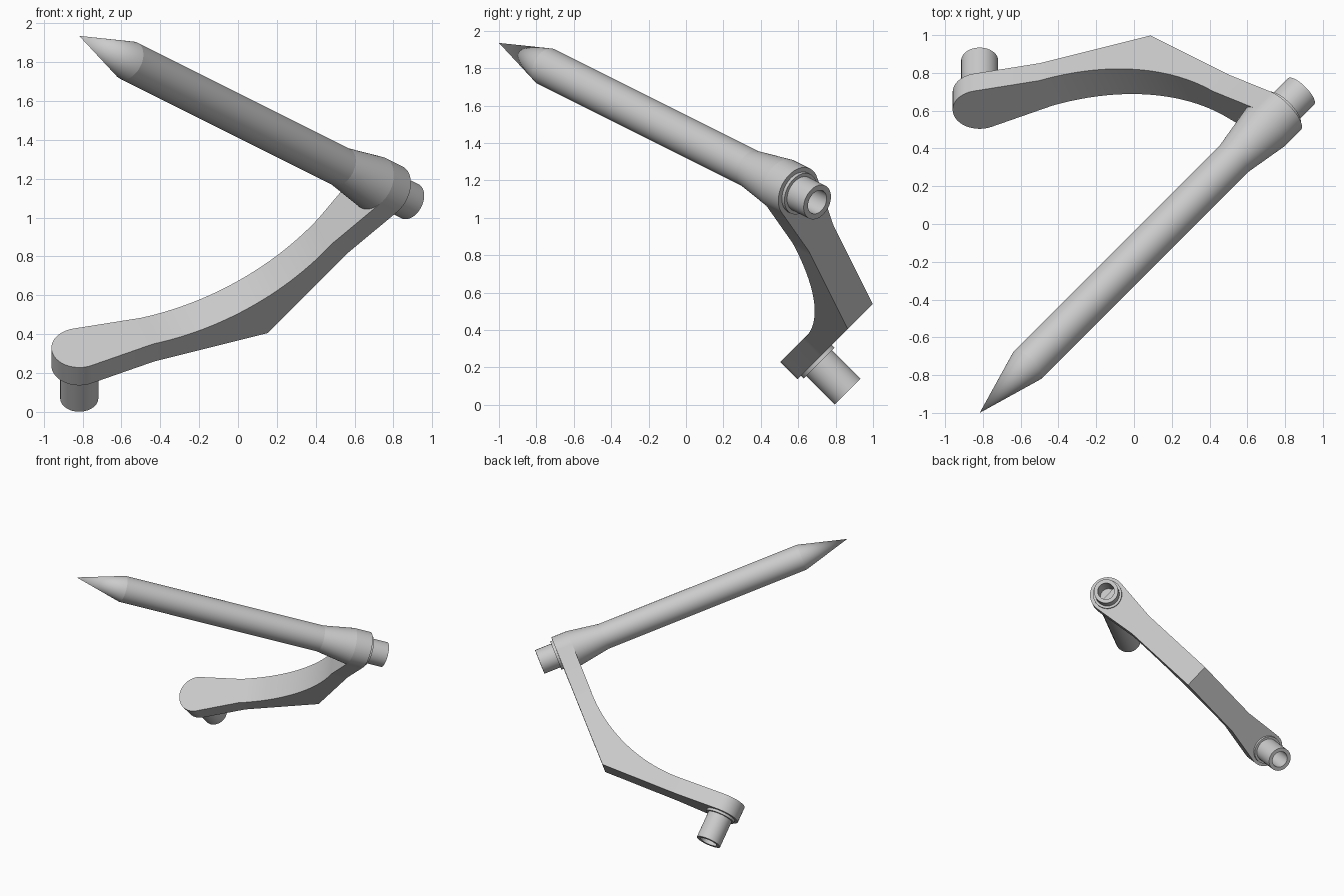
import bpy, bmesh, math
from mathutils import Vector

cube = bpy.data.objects.get("Cube")
if cube:
    bpy.data.objects.remove(cube, do_unlink=True)

# Both hinge axes meet at the needle tip, 45 degrees apart
TIP = Vector((-0.817, -1.0, 1.935))
PIN_AXIS = Vector((0, 1, -1)).normalized()
NEEDLE_AXIS = Vector((2, 2, -1)).normalized()
MID = (PIN_AXIS + NEEDLE_AXIS).normalized()
SIDE = (NEEDLE_AXIS - PIN_AXIS).normalized()
NORMAL = PIN_AXIS.cross(NEEDLE_AXIS).normalized()
HALF = math.radians(22.5)

BOSS_R, ARM_W = 0.143, 0.1
INNER, OUTER = 2.27, 2.4
RING_R, RING_END = 0.117, 2.42
PIN_R, HOLE_R, HOLE_END = 0.098, 0.067, 2.3

grey = bpy.data.materials.new("plain grey")
grey.use_nodes = True
colour = (0.6, 0.6, 0.6, 1)
grey.diffuse_color = colour
grey.node_tree.nodes["Principled BSDF"].inputs["Base Color"].default_value = colour


def finish(name, bm):
    bmesh.ops.remove_doubles(bm, verts=bm.verts, dist=1e-5)
    bmesh.ops.recalc_face_normals(bm, faces=bm.faces)
    mesh = bpy.data.meshes.new(name)
    bm.to_mesh(mesh)
    bm.free()
    mesh.materials.append(grey)
    obj = bpy.data.objects.new(name, mesh)
    bpy.context.collection.objects.link(obj)
    bpy.ops.object.select_all(action='DESELECT')
    obj.select_set(True)
    bpy.context.view_layer.objects.active = obj
    bpy.ops.object.shade_smooth_by_angle(angle=math.radians(8))
    return obj


def revolve(name, axis, profile):
    """Spin (radius, distance from tip) points around an axis through the tip."""
    bm = bmesh.new()
    verts = [bm.verts.new(TIP + axis * s + NORMAL * r) for r, s in profile]
    edges = [bm.edges.new(pair) for pair in zip(verts, verts[1:])]
    bmesh.ops.spin(bm, geom=verts + edges, cent=TIP, axis=axis,
                   angle=math.tau, steps=64, use_merge=True)
    return finish(name, bm)


def hollow_pin(end):
    return [(RING_R, OUTER), (RING_R, RING_END), (PIN_R, RING_END), (PIN_R, end),
            (HOLE_R, end), (HOLE_R, HOLE_END), (0, HOLE_END)]


# Needle with its flared hub and hollow pin
revolve("needle", NEEDLE_AXIS,
        [(0, 0), (0.103, 0.38), (0.103, 2.02), (BOSS_R, INNER), (BOSS_R, OUTER)]
        + hollow_pin(2.553))

# Hollow pin under the lower boss
revolve("lower_pin", PIN_AXIS, [(0, 2.35), (RING_R, 2.35)] + hollow_pin(2.637))


# Arm: stations of (inner point, outer point, half width) in the plane of both axes
def flat(s, a):
    return (-s * math.sin(HALF) + a * math.cos(HALF),
            s * math.cos(HALF) + a * math.sin(HALF))


def flat_station(a, w):
    return flat(INNER, a), flat(OUTER, a), w


def mirrored(station):
    (xi, yi), (xo, yo), w = station
    return (-xi, yi), (-xo, yo), w


BEND, ARCH_TOP = 0.37, 2.357
round_end = [flat_station(-BOSS_R * math.cos(t), BOSS_R * math.sin(t))
             for t in (math.pi / 2 * i / 16 for i in range(17))]
taper = [flat_station(0.017, BOSS_R * 0.993), flat_station(BEND, ARM_W)]

# Concave arc on the inside, straight to the central kink on the outside
(ex, ey), (ox, oy) = flat(INNER, BEND), flat(OUTER, BEND)
rise = ARCH_TOP - ey
radius = (ex * ex + rise * rise) / (2 * rise)
sweep = math.asin(ex / radius)
kink = OUTER / math.cos(HALF)
arch = []
for i in range(1, 17):
    f = 1 - i / 16
    t = sweep * f
    arch.append(((radius * math.sin(t), ARCH_TOP - radius + radius * math.cos(t)),
                 (ox * f, kink + (oy - kink) * f), ARM_W))

half = round_end + taper + arch
upper = [flat_station(0, BOSS_R)] + taper + arch[:-1]
stations = half + [mirrored(s) for s in reversed(upper)]

bm = bmesh.new()
rings = []
for inner, outer, w in stations:
    rings.append([bm.verts.new(TIP + SIDE * x + MID * y + NORMAL * n)
                  for (x, y), n in ((inner, -w), (inner, w), (outer, w), (outer, -w))])
for a, b in zip(rings, rings[1:]):
    for i in range(4):
        j = (i + 1) % 4
        bm.faces.new((a[i], a[j], b[j], b[i]))
bm.faces.new(rings[-1])
bmesh.ops.dissolve_degenerate(bm, dist=1e-5, edges=bm.edges)
finish("curved_arm", bm)
